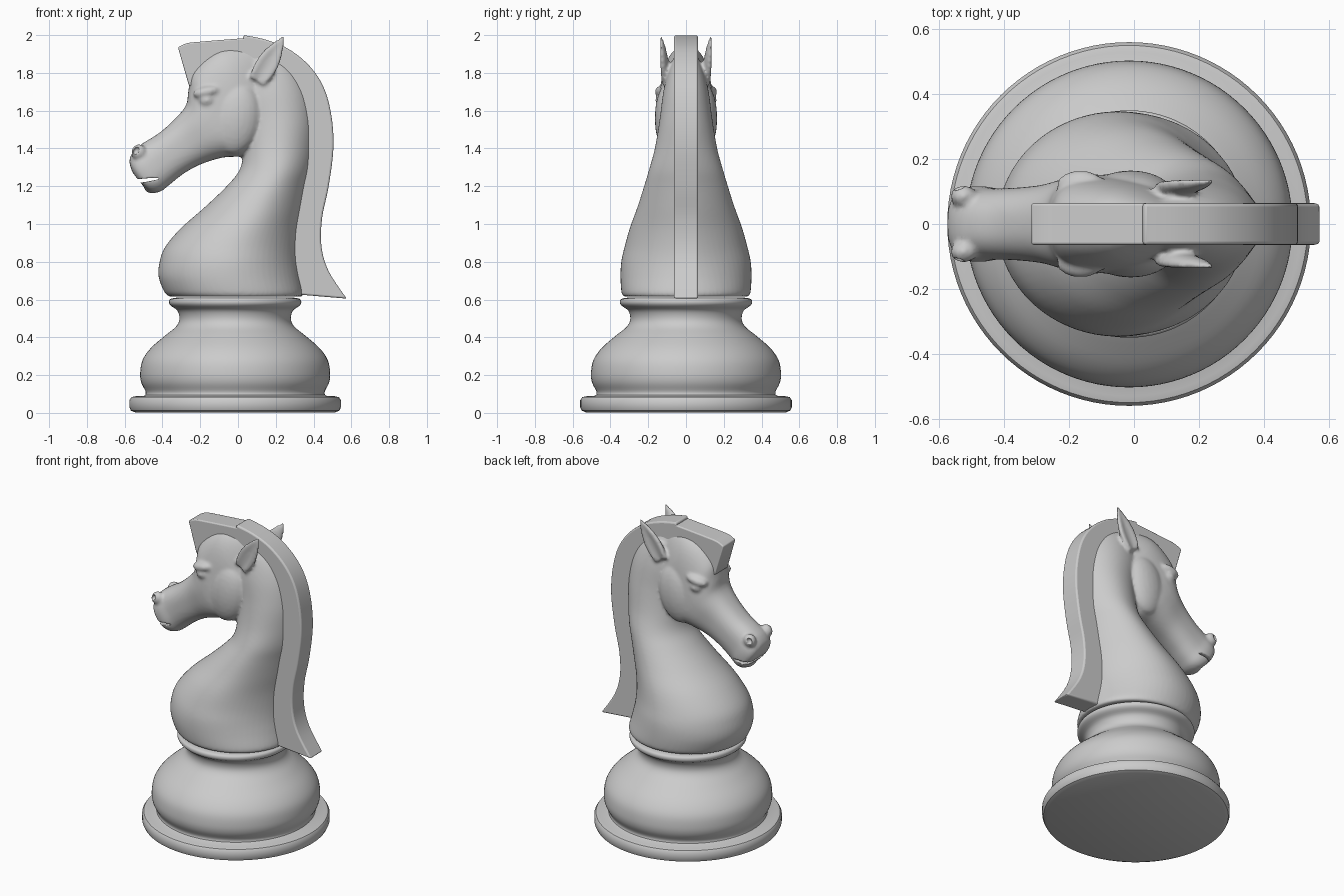
import bpy, bmesh
from math import sin, cos, pi, atan2
from mathutils import Vector, Matrix

if "Cube" in bpy.data.objects:
    bpy.data.objects.remove(bpy.data.objects["Cube"])


def spline(rows, steps):
    """Catmull-Rom interpolation of number tuples."""
    out, n = [], len(rows)
    for i in range(n - 1):
        p = [Vector(rows[max(0, min(n - 1, i + k))]) for k in (-1, 0, 1, 2)]
        for s in range(steps):
            t = s / steps
            out.append(0.5 * (2 * p[1] + (p[2] - p[0]) * t
                              + (2 * p[0] - 5 * p[1] + 4 * p[2] - p[3]) * t * t
                              + (3 * p[1] - p[0] - 3 * p[2] + p[3]) * t ** 3))
    return out + [Vector(rows[-1])]


def loft(bm, rings):
    """Closed skin through equal-length rings of points."""
    vs = [[bm.verts.new(p) for p in r] for r in rings]
    n = len(vs[0])
    for a, b in zip(vs, vs[1:]):
        for i in range(n):
            bm.faces.new((a[i], a[(i + 1) % n], b[(i + 1) % n], b[i]))
    bm.faces.new(vs[0][::-1])
    bm.faces.new(vs[-1])


def ball(bm, loc, size, tilt=0.0):
    m = Matrix.Translation(loc) @ Matrix.Rotation(tilt, 4, 'Y') @ Matrix.Diagonal((*size, 1))
    bmesh.ops.create_uvsphere(bm, u_segments=24, v_segments=16, radius=1, matrix=m)


def finish(bm, name, angle=None):
    bmesh.ops.recalc_face_normals(bm, faces=bm.faces)
    me = bpy.data.meshes.new(name)
    bm.to_mesh(me)
    bm.free()
    ob = bpy.data.objects.new(name, me)
    bpy.context.collection.objects.link(ob)
    me.shade_smooth()
    if angle:
        me.set_sharp_from_angle(angle=angle)
    return ob


def spow(v, e):
    return (1 if v >= 0 else -1) * abs(v) ** e


# Turned base: foot disc, bulb, waist and collar
bm = bmesh.new()
foot = [(.53, .003), (.552, .012), (.56, .03), (.56, .068), (.55, .083), (.53, .088), (.485, .09)]
bulb = spline([(.475, .095), (.475, .115), (.497, .16), (.503, .21), (.49, .28), (.445, .345),
               (.37, .41), (.315, .455), (.295, .495), (.305, .54), (.34, .567), (.35, .585),
               (.343, .603), (.31, .61)], 4)
profile = foot + [tuple(p) for p in bulb]
loft(bm, [[(-.015 + r * cos(2 * pi * k / 96), r * sin(2 * pi * k / 96), z) for k in range(96)]
          for r, z in profile])
finish(bm, "turned_base", 0.7)

# Neck and chest: z, front x, back x, half width, pinch towards the mane
bm = bmesh.new()
neck = spline([(.615, -.36, .34, .33, 1), (.64, -.39, .345, .342, 1), (.72, -.42, .33, .347, 1.15),
               (.80, -.415, .32, .343, 1.3), (.88, -.385, .32, .325, 1.4), (.98, -.30, .33, .297, 1.5),
               (1.09, -.175, .35, .257, 1.5), (1.2, -.06, .37, .222, 1.5), (1.29, .01, .39, .195, 1.5),
               (1.4, .03, .40, .165, 1.4), (1.55, .03, .40, .14, 1.3), (1.7, 0, .37, .12, 1.2),
               (1.82, 0, .30, .09, 1), (1.91, .02, .2, .05, 1)], 5)
rings = []
for z, f, b, w, e in neck:
    ring = []
    for k in range(64):
        c, s = cos(2 * pi * k / 64), sin(2 * pi * k / 64)
        ring.append(((f + b) / 2 + (b - f) / 2 * c, w * spow(s, e if c > 0 else 1), z))
    rings.append(ring)
loft(bm, rings)

# Head: upper x, upper z, lower x, lower z, half width
head = spline([(.08, 1.95, .2, 1.75, .05), (-.10, 1.93, .15, 1.55, .12), (-.235, 1.82, .10, 1.42, .145),
               (-.262, 1.71, .03, 1.362, .152), (-.275, 1.63, -.08, 1.352, .145),
               (-.335, 1.555, -.20, 1.315, .122), (-.42, 1.48, -.29, 1.265, .112),
               (-.50, 1.43, -.36, 1.21, .11), (-.55, 1.39, -.41, 1.172, .117),
               (-.575, 1.335, -.46, 1.168, .105), (-.56, 1.275, -.505, 1.205, .07)], 5)
rings = []
for ax, az, bx, bz, w in head:
    ring = []
    for k in range(48):
        c, s = spow(cos(2 * pi * k / 48), .8), spow(sin(2 * pi * k / 48), .8)
        ring.append(((ax + bx) / 2 + (ax - bx) / 2 * c, w * s, (az + bz) / 2 + (az - bz) / 2 * c))
    rings.append(ring)
loft(bm, rings)

# Lips
ball(bm, (-.505, 0, 1.265), (.04, .095, .036))
ball(bm, (-.445, 0, 1.20), (.052, .075, .036), -.3)

for sy in (1, -1):
    # Cheek, brow, eye and nostril flare
    ball(bm, (-.01, sy * .09, 1.56), (.13, .075, .19), .15)
    ball(bm, (-.165, sy * .12, 1.70), (.075, .045, .032), -.2)
    ball(bm, (-.165, sy * .13, 1.655), (.042, .032, .032))
    ball(bm, (-.525, sy * .085, 1.38), (.04, .034, .042), .3)
    # Ears: pointed leaves leaning back, with a hollow outer face
    base, tip = Vector((.10, .115, 1.755)), Vector((.243, .136, 1.995))
    wide = Vector((tip.z - base.z, 0, base.x - tip.x)).normalized()
    rings = []
    for t, w, d in spline([(0, .045, .035), (.25, .058, .034), (.5, .056, .03),
                           (.75, .036, .022), (1, .006, .008)], 4):
        c = base.lerp(tip, t)
        ring = []
        for k in range(24):
            a = 2 * pi * k / 24
            q = c + wide * w * cos(a)
            q.y += d * sin(a) * (1 if sin(a) < 0 else 1 - .9 * sin(a) ** 2)
            ring.append((q.x, sy * q.y, q.z))
        rings.append(ring)
    loft(bm, rings)

horse = finish(bm, "horse_head_and_neck")

# Cutters for mouth slit and nostrils
bm = bmesh.new()
ball(bm, (-.525, 0, 1.228), (.125, .2, .011), -.12)
for sy in (1, -1):
    ball(bm, (-.54, sy * .118, 1.388), (.016, .025, .022), .5)
cutter = finish(bm, "mouth_and_nostril_cutter")
cutter.hide_render = True
cutter.hide_viewport = True

# Fuse the sculpted parts, carve, soften
m = horse.modifiers.new("fuse", 'REMESH')
m.mode, m.voxel_size, m.use_smooth_shade = 'VOXEL', .01, True
m = horse.modifiers.new("carve", 'BOOLEAN')
m.operation, m.object, m.solver = 'DIFFERENCE', cutter, 'EXACT'
m = horse.modifiers.new("soften", 'SMOOTH')
m.factor, m.iterations = .5, 5


def slab(name, rows, half, bevel, steps):
    """Flat strip swept through outer/inner xz pairs, with eased edges."""
    bm = bmesh.new()
    loft(bm, [[(ox, -half, oz), (ox, half, oz), (ix, half, iz), (ix, -half, iz)]
              for ox, oz, ix, iz in spline(rows, steps)])
    ob = finish(bm, name, 0.7)
    b = ob.modifiers.new("edges", 'BEVEL')
    b.width, b.segments, b.limit_method, b.angle_limit = bevel, 3, 'ANGLE', 0.7
    return ob


# Mane strip down the back of the neck
slab("mane", [(.03, 2.0, .0, 1.85), (.15, 1.975, .08, 1.8), (.27, 1.925, .17, 1.75),
              (.38, 1.835, .26, 1.68), (.455, 1.72, .30, 1.6), (.495, 1.57, .33, 1.5),
              (.505, 1.4, .33, 1.38), (.48, 1.2, .30, 1.2), (.445, 1.03, .26, 1.02),
              (.442, .88, .24, .88), (.48, .75, .26, .74), (.575, .605, .28, .63)], .064, .01, 5)

# Forelock standing over the forehead
slab("forelock", [(.05, 1.985, .05, 1.8), (-.08, 1.975, -.05, 1.75), (-.2, 1.965, -.15, 1.72),
                  (-.27, 1.957, -.22, 1.71), (-.318, 1.935, -.262, 1.74)], .064, .016, 3)
